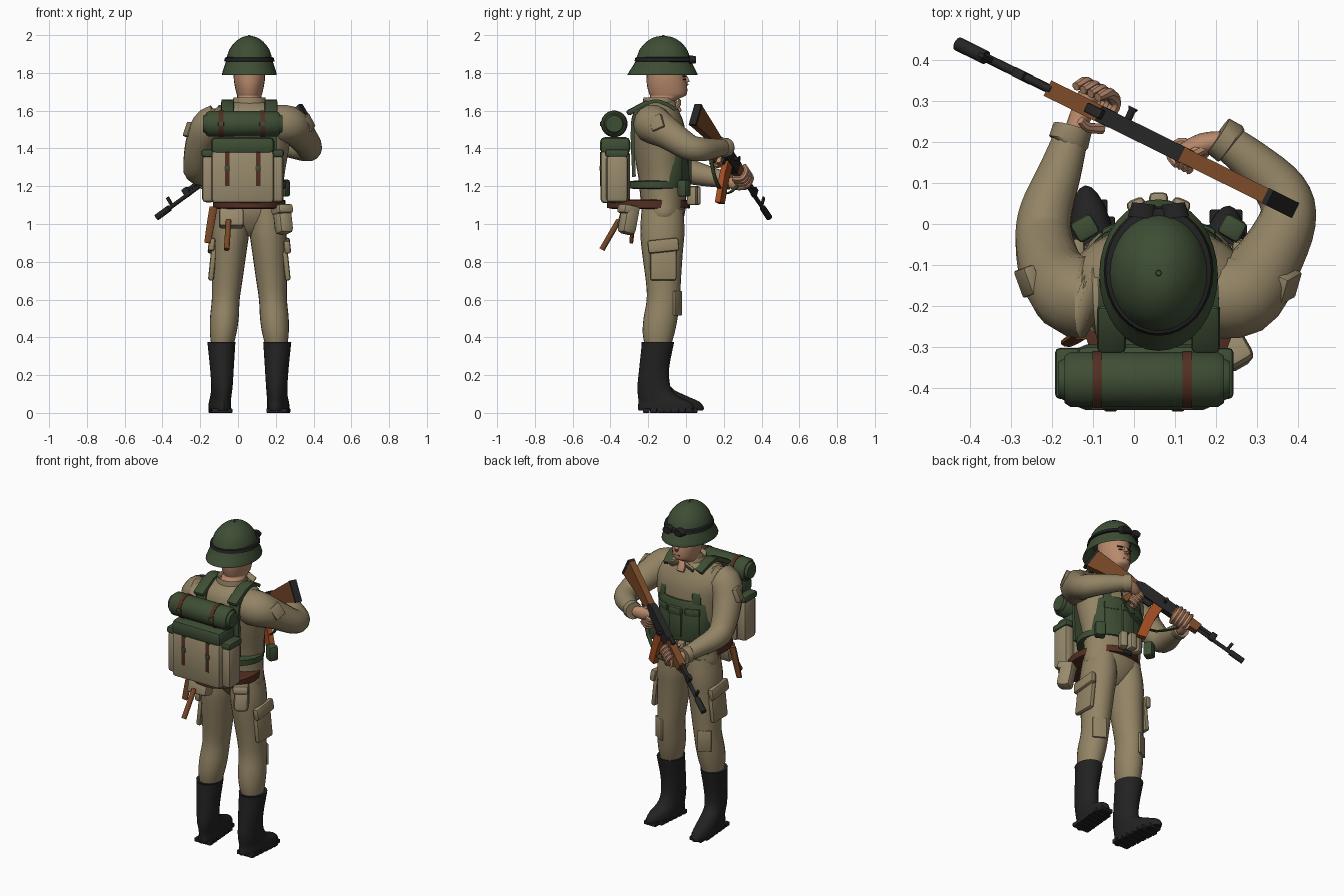
import bpy, bmesh, math
from mathutils import Matrix, Vector

if "Cube" in bpy.data.objects:
    bpy.data.objects.remove(bpy.data.objects["Cube"])


def paint(name, r, g, b):
    mat = bpy.data.materials.new(name)
    mat.use_nodes = True
    mat.diffuse_color = (r, g, b, 1)
    mat.node_tree.nodes["Principled BSDF"].inputs["Base Color"].default_value = (r, g, b, 1)
    return mat


cloth = paint("khaki cloth", .29, .23, .13)
canvas = paint("pale canvas", .315, .255, .152)
green = paint("olive green", .048, .076, .035)
black = paint("boot black", .016, .016, .017)
metal = paint("gun metal", .018, .018, .019)
wood = paint("gun wood", .19, .065, .02)
leather = paint("brown leather", .085, .028, .016)
skin = paint("skin", .48, .25, .15)
rust = paint("rust plastic", .36, .075, .016)

MID = .06          # body centre line
parts = []
X, Y, Z = Vector((1, 0, 0)), Vector((0, 1, 0)), Vector((0, 0, 1))


def finish(name, mat, bm):
    bmesh.ops.recalc_face_normals(bm, faces=bm.faces)
    mesh = bpy.data.meshes.new(name)
    bm.to_mesh(mesh)
    bm.free()
    mesh.materials.append(mat)
    obj = bpy.data.objects.new(name, mesh)
    bpy.context.scene.collection.objects.link(obj)
    parts.append(obj)
    return obj


def spline(rows, steps):
    """Smooth curve through rows of numbers."""
    out = []
    for i in range(len(rows) - 1):
        a, b, c, d = (rows[max(0, min(len(rows) - 1, i + k))] for k in (-1, 0, 1, 2))
        for s in range(steps):
            t = s / steps
            out.append([q + t * (r - p + t * (2*p - 5*q + 4*r - e + t * (3*q - p - 3*r + e))) / 2
                        for p, q, r, e in zip(a, b, c, d)])
    return out + [list(rows[-1])]


def skin_rings(name, mat, rings):
    bm = bmesh.new()
    loops = [[bm.verts.new(p) for p in ring] for ring in rings]
    for a, b in zip(loops, loops[1:]):
        for i in range(len(a)):
            j = (i + 1) % len(a)
            bm.faces.new((a[i], a[j], b[j], b[i]))
    bm.faces.new(loops[0])
    bm.faces.new(loops[-1])
    return finish(name, mat, bm)


def loft(name, mat, x, rows, lean=0, steps=3, seg=24, turn=0, pivot=-.17):
    """Stacked level ellipses; each row is height, y, half width, half depth."""
    rings = []
    for z, y, rx, ry in spline(rows, steps):
        ring = []
        for i in range(seg):
            a = math.tau * i / seg
            p = Vector((rx * math.cos(a), y - pivot + ry * math.sin(a), z))
            ring.append(Matrix.Rotation(turn, 3, 'Z') @ p + Vector((x + lean * z, pivot, 0)))
        rings.append(ring)
    return skin_rings(name, mat, rings)


def tube(name, mat, rows, w=1, h=1, ref=Z, seg=14, steps=4, frame=Matrix()):
    """Sweep along a path; each row is x, y, z, radius."""
    path = spline(rows, steps)
    pts = [frame @ Vector(p[:3]) for p in path]
    rings = []
    for i, p in enumerate(pts):
        t = (pts[min(i + 1, len(pts) - 1)] - pts[max(i - 1, 0)]).normalized()
        side = (ref - t * ref.dot(t)).normalized()
        up = t.cross(side)
        ang = [math.tau * (k + .5) / seg for k in range(seg)]
        rings.append([p + path[i][3] * (side * w * math.cos(a) + up * h * math.sin(a)) for a in ang])
    return skin_rings(name, mat, rings)


def box(name, mat, at, size, bevel=.012, frame=Matrix(), rot=Matrix()):
    bm = bmesh.new()
    bmesh.ops.create_cube(bm, size=1)
    bmesh.ops.scale(bm, vec=size, verts=bm.verts)
    bmesh.ops.bevel(bm, geom=bm.edges[:], offset=min(bevel, min(size) * .4), segments=2, affect='EDGES', profile=.5)
    bm.transform(frame @ Matrix.Translation(at) @ rot)
    return finish(name, mat, bm)


def plate(name, mat, outline, thick, frame):
    """Side profile extruded to both sides."""
    return skin_rings(name, mat, [[frame @ Vector((x, s * thick / 2, z)) for x, z in outline] for s in (-1, 1)])


def turn(deg, axis):
    return Matrix.Rotation(math.radians(deg), 4, axis)


# Torso, neck, head
loft("torso", cloth, MID, [(.935, -.12, .03, .04), (.97, -.12, .11, .075), (1.04, -.12, .185, .11), (1.12, -.12, .18, .12),
     (1.25, -.125, .185, .128), (1.4, -.14, .21, .14), (1.52, -.15, .225, .142), (1.6, -.155, .18, .118), (1.65, -.135, .08, .08)])
loft("head", skin, MID, [(1.58, -.14, .07, .07), (1.65, -.13, .07, .076), (1.675, -.1, .064, .09), (1.69, -.095, .068, .1),
     (1.73, -.1, .077, .106), (1.78, -.105, .083, .104), (1.88, -.11, .08, .1)])
loft("collar", cloth, MID, [(1.6, -.14, .1, .095), (1.64, -.14, .092, .09), (1.67, -.145, .084, .08), (1.65, -.14, .07, .07)], steps=1)
box("open_neck", skin, (MID, -.047, 1.625), (.05, .02, .07), rot=turn(30, 'X'))
tube("nose", skin, [(MID, -.004, 1.785, .008), (MID, .006, 1.752, .014), (MID, 0, 1.738, .01)], steps=2)
box("mouth", leather, (MID, .002, 1.71), (.04, .008, .006), .002)
for s in (-1, 1):
    box("eye", black, (MID + s * .033, -.008, 1.765), (.024, .008, .007), .002, rot=turn(-s * 22, 'Z'))
    box("eyebrow", leather, (MID + s * .034, -.008, 1.783), (.034, .01, .007), .002, rot=turn(-s * 22, 'Z'))
    box("collar_flap", cloth, (MID + s * .052, -.045, 1.63), (.065, .015, .05), rot=turn(s * 25, 'Y') @ turn(-35, 'X'))

# Helmet with band and goggles
loft("helmet", green, MID, [(1.85, -.12, .1, .12), (1.795, -.125, .138, .175), (1.79, -.125, .145, .185), (1.805, -.123, .142, .179),
     (1.86, -.12, .124, .148), (1.92, -.12, .108, .128), (1.965, -.12, .074, .09), (1.99, -.12, .036, .045), (1.995, -.12, .006, .006)], steps=2, seg=32)
tube("helmet_knob", green, [(MID, -.12, 1.98, .012), (MID, -.12, 2, .006)], ref=X)
loft("helmet_band", black, MID, [(1.858, -.115, .12, .14), (1.862, -.115, .134, .158), (1.88, -.115, .129, .153), (1.884, -.115, .12, .14)], steps=1, seg=32)
for s in (-1, 1):
    tube("goggle_lens", black, [(MID + s * .04, .015, 1.87, .032), (MID + s * .036, .05, 1.87, .026)], h=1.1, w=.75, steps=1)
box("goggle_bridge", black, (MID, .03, 1.868), (.05, .02, .02))

# Legs and boots, the left foot set slightly further back
for s, side, back in ((1, "left", .025), (-1, "right", 0)):
    loft(side + "_leg", cloth, MID + s * .17, [(.34, -.15, .055, .065), (.42, -.145, .07, .084), (.5, -.135, .076, .09), (.6, -.12, .074, .088),
         (.7, -.12, .081, .093), (.85, -.125, .091, .108), (.96, -.125, .097, .117), (1.08, -.125, .085, .11)], lean=-.075 * s)
    foot = MID + s * .145
    loft(side + "_boot", black, foot, [(.012, -.08 - back, .054, .172 - back), (.03, -.08 - back, .057, .176 - back), (.06, -.09 - back, .055, .162 - back),
         (.09, -.125 - back, .054, .13 - back), (.14, -.17, .056, .088), (.24, -.168, .063, .08), (.36, -.15, .073, .085), (.375, -.15, .072, .084),
         (.37, -.15, .045, .05)], turn=-s * .13)
    for row in range(7):
        box(side + "_boot_tread", black, (foot + s * .02 * row / 6, -.21 + row * (.042 - back / 6), .012), (.11 - .03 * (row > 5), .036, .024), .004)
    box(side + "_knee_patch", cloth, (MID + s * .155, -.045, .58), (.08, .015, .13), .006, rot=turn(-s * 30, 'Z'))
    box(side + "_thigh_pocket", cloth, (MID + s * .194, -.12, .8), (.03, .14, .2), rot=turn(-s * 6, 'Y'))
    box(side + "_pocket_flap", cloth, (MID + s * .2, -.12, .885), (.035, .165, .07), rot=turn(-s * 6, 'Y') @ turn(s * 6, 'X'))

# Arms: one raised to the grip, one stretched to the handguard
tube("left_arm", cloth, [(.18, -.175, 1.53, .1), (.265, -.17, 1.525, .102), (.328, -.09, 1.475, .083), (.375, .01, 1.41, .07), (.36, .08, 1.395, .064),
     (.285, .155, 1.4, .052), (.215, .21, 1.405, .042)])
tube("left_cuff", cloth, [(.24, .192, 1.403, .048), (.235, .196, 1.403, .053), (.205, .216, 1.406, .05)], steps=1)
tube("right_arm", cloth, [(-.06, -.175, 1.53, .1), (-.14, -.175, 1.52, .102), (-.195, -.125, 1.43, .083), (-.22, -.04, 1.31, .071), (-.215, .03, 1.275, .065),
     (-.18, .13, 1.25, .053), (-.15, .225, 1.23, .041)], ref=X)
tube("right_cuff", cloth, [(-.163, .194, 1.235, .044), (-.16, .2, 1.235, .05), (-.15, .235, 1.23, .048)], steps=1)
box("left_arm_patch", cloth, (.373, -.153, 1.535), (.03, .07, .08), .006, rot=turn(-25, 'Z') @ turn(-20, 'Y') @ turn(25, 'X'))
box("right_arm_patch", cloth, (-.258, -.14, 1.5), (.03, .07, .08), .006, rot=turn(20, 'Z') @ turn(20, 'Y'))

# Rifle frame: x to the muzzle, z up
butt = Vector((.35, .055, 1.605))
along = (Vector((-.43, .44, 1.035)) - butt).normalized()
across = Z.cross(along).normalized()
gun = Matrix((along, across, along.cross(across))).transposed().to_4x4()
gun.translation = butt

plate("rifle_stock", wood, [(.015, .035), (.015, -.09), (.18, -.055), (.31, -.034), (.31, .022), (.2, .028)], .038, gun)
plate("butt_plate", metal, [(0, .036), (0, -.092), (.016, -.092), (.016, .036)], .041, gun)
plate("receiver", metal, [(.29, -.034), (.29, .02), (.33, .036), (.54, .036), (.57, .02), (.57, -.034)], .04, gun)
plate("pistol_grip", wood, [(.31, -.03), (.28, -.125), (.315, -.13), (.355, -.03)], .03, gun)
plate("magazine", rust, [(.44, -.03), (.445, -.12), (.48, -.27), (.53, -.25), (.505, -.12), (.5, -.03)], .032, gun)
plate("handguard", wood, [(.56, -.034), (.56, .034), (.73, .028), (.73, -.024)], .042, gun)
plate("trigger_guard", metal, [(.36, -.03), (.37, -.065), (.43, -.065), (.44, -.03)], .012, gun)
for name, start, end, radius, z in (("barrel", .72, 1, .011, 0), ("gas_tube", .72, .83, .01, .022), ("muzzle", .95, 1.04, .017, 0)):
    tube(name, metal, [(start, 0, z, radius), (end, 0, z, radius)], steps=1, frame=gun)
box("gas_block", metal, (.82, 0, .015), (.035, .024, .05), .004, gun)
box("front_sight", metal, (.93, 0, .03), (.018, .012, .05), .003, gun)
box("rear_sight", metal, (.57, 0, .038), (.05, .024, .02), .004, gun)
tube("bolt_knob", metal, [(.49, -.01, .01, .009), (.49, -.04, .012, .009), (.49, -.05, .012, .013)], steps=1, frame=gun)
tube("sling", green, [(.22, 0, -.04, .014), (.3, 0, -.13, .014), (.42, 0, -.19, .014), (.55, 0, -.17, .014), (.66, 0, -.03, .014)],
     h=.25, ref=across, seg=4, frame=gun)

# Hands with fingers closed on the rifle
tube("left_hand", skin, [(.225, .205, 1.4, .03), (.17, .195, 1.395, .037), (.125, .175, 1.385, .033)], h=.75)
tube("left_thumb", skin, [(.18, .19, 1.41, .014), (.13, .165, 1.43, .014), (.1, .16, 1.435, .01)], seg=8)
tube("right_hand", skin, [(-.15, .22, 1.228, .03), (-.13, .265, 1.215, .036), (-.11, .315, 1.215, .036)], h=.75)
tube("right_thumb", skin, [(.58, .03, -.04, .014), (.59, .042, 0, .013), (.6, .035, .03, .01)], seg=8, frame=gun)
for k in range(4):
    x = .585 + k * .024
    tube("right_finger", skin, [(x, .01, -.052, .016), (x, -.04, -.05, .016), (x, -.054, -.005, .015), (x, -.034, .03, .011)], seg=8, ref=X, frame=gun)
    z = -.045 - k * .022
    tube("left_finger", skin, [(.32, -.03, z, .014), (.36, -.022, z, .014), (.37, .012, z, .012), (.34, .028, z, .01)], seg=8, frame=gun)

# Chest rig, shoulder straps and belts
loft("chest_rig", green, MID, [(1.19, -.1, .165, .115), (1.21, -.1, .178, .122), (1.42, -.1, .178, .118), (1.44, -.1, .16, .11)], steps=1)
for k in (-1, 0, 1):
    tilt = turn(-k * 22, 'Z')
    box("rig_pouch", green, (MID + k * .095, .012 - .03 * abs(k), 1.3), (.085, .035, .17), rot=tilt)
    box("rig_flap", green, (MID + k * .095, .015 - .03 * abs(k), 1.375), (.09, .04, .05), rot=tilt)
    box("belt_pouch", canvas, (MID + k * .05, .05 - .015 * abs(k), 1.15), (.046, .055, .1), rot=tilt)
for s in (-1, 1):
    box("rig_tab", green, (MID + s * .11, -.035, 1.45), (.055, .035, .09), rot=turn(-s * 25, 'Z') @ turn(6, 'X'))
    tube("shoulder_strap", green, [(MID + s * .1, -.06, 1.61, .045), (MID + s * .11, -.11, 1.638, .045), (MID + s * .115, -.17, 1.65, .045),
         (MID + s * .115, -.24, 1.615, .045), (MID + s * .115, -.282, 1.53, .045), (MID + s * .115, -.275, 1.25, .045)],
         h=.3, ref=X, seg=4)
    box("strap_pad", green, (MID + s * .115, -.255, 1.615), (.07, .13, .03), rot=turn(28, 'X'))
    box("side_pouch", green, (MID + s * .18, -.01, 1.19), (.06, .055, .09), rot=turn(-s * 30, 'Z'))
loft("webbing_belt", green, MID, [(1.185, -.15, .18, .12), (1.19, -.15, .194, .16), (1.225, -.15, .196, .162), (1.23, -.15, .18, .12)], steps=1)
loft("leather_belt", leather, MID, [(1.08, -.2, .17, .19), (1.085, -.2, .192, .218), (1.125, -.2, .192, .218), (1.13, -.2, .17, .19)], steps=1)
box("belt_buckle", metal, (MID, .015, 1.105), (.06, .012, .045), .004)

# Backpack
box("pack_body", canvas, (.025, -.375, 1.25), (.33, .155, .28), .02)
box("pack_lid", green, (.025, -.375, 1.415), (.335, .16, .09), .025)
for s in (-1, 1):
    box("pack_side_pocket", canvas, (.025 + s * .18, -.365, 1.24), (.07, .115, .25), .02)
    box("pack_side_flap", green, (.025 + s * .182, -.365, 1.375), (.072, .125, .04))
    box("pack_strap", leather, (.025 + s * .082, -.452, 1.29), (.024, .008, .18), .002)
    box("pack_buckle", green, (.025 + s * .082, -.453, 1.295), (.03, .009, .024), .002)

# Bedroll with leather straps
for name, half, rad in (("bedroll", .195, .068), ("bedroll_core", .21, .052)):
    tube(name, green, [(.025 - half, -.38, 1.53, rad * .85), (.04 - half, -.38, 1.53, rad), (.01 + half, -.38, 1.53, rad), (.025 + half, -.38, 1.53, rad * .85)],
         steps=1, seg=20)
for x in (-.09, .13):
    tube("bedroll_strap", leather, [(x - .012, -.38, 1.53, .071), (x + .012, -.38, 1.53, .071)], steps=1, seg=20)
    box("bedroll_buckle", green, (x, -.45, 1.53), (.03, .008, .024), .002)

# Hip pouches and tools
box("canteen_pouch", canvas, (.238, -.305, 1.02), (.085, .085, .15), .025, rot=turn(30, 'Z') @ turn(-12, 'X'))
box("canteen_flap", canvas, (.234, -.305, 1.075), (.09, .095, .05), .015, rot=turn(30, 'Z') @ turn(-12, 'X'))
box("spade_cover", canvas, (-.035, -.315, 1.03), (.13, .08, .1), .015, rot=turn(-15, 'X'))
tube("spade_handle", wood, [(-.05, -.355, 1.02, .015), (-.06, -.445, .865, .015)], steps=1)
tube("knife_sheath", wood, [(-.13, -.27, 1.09, .022), (-.145, -.28, 1, .022), (-.162, -.29, .9, .018)], h=.6, seg=8, steps=2, ref=X)

bpy.ops.object.select_all(action='DESELECT')
for obj in parts:
    obj.select_set(True)
bpy.context.view_layer.objects.active = parts[0]
bpy.ops.object.shade_smooth_by_angle(angle=math.radians(40))
